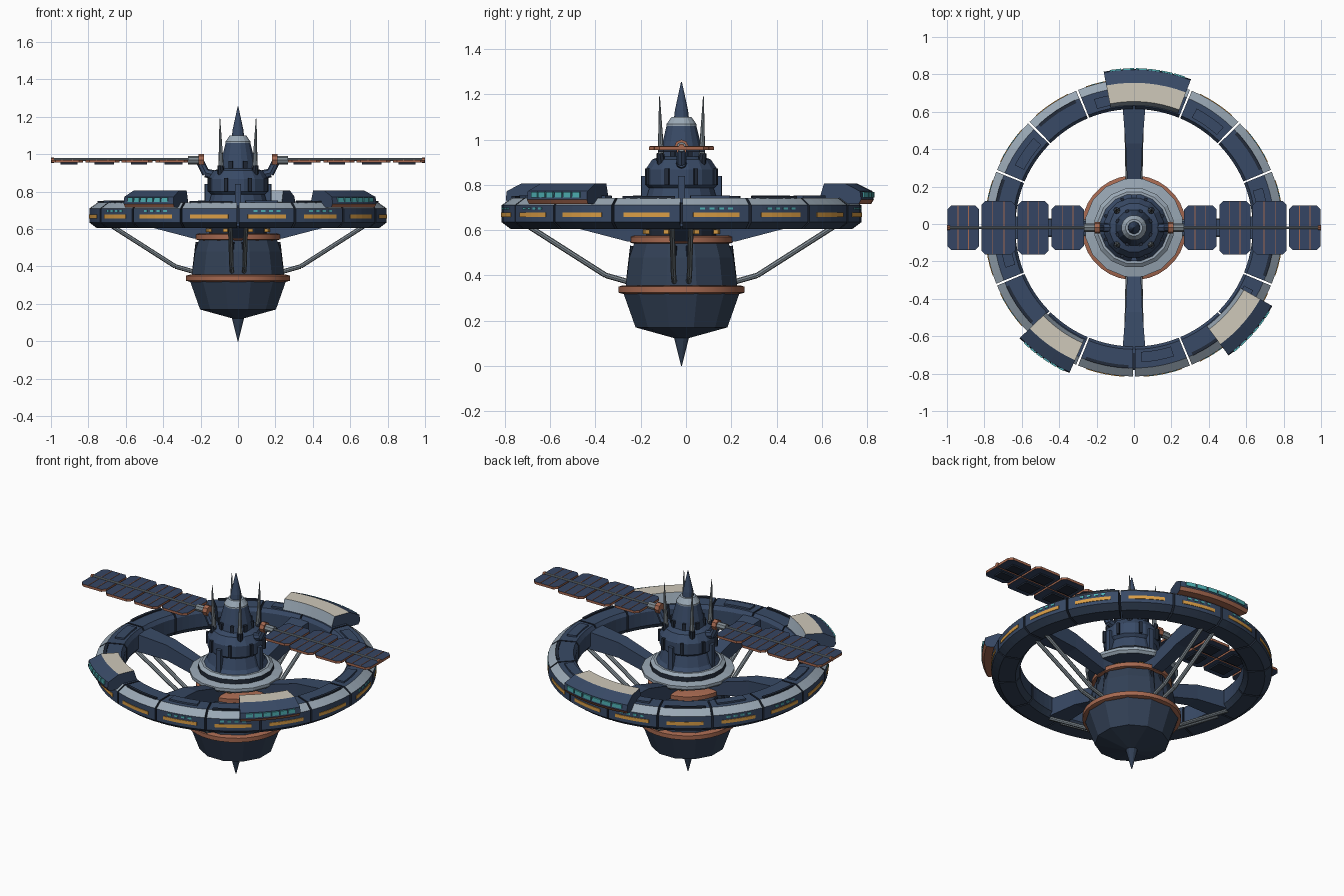
import bpy, bmesh
from math import cos, sin, pi, radians
from mathutils import Vector, Matrix

if "Cube" in bpy.data.objects:
    bpy.data.objects.remove(bpy.data.objects["Cube"])

COLOURS = {
    "navy": (.040, .068, .132), "dark_navy": (.016, .024, .042),
    "hull_blue": (.032, .052, .092), "panel_blue": (.036, .060, .125),
    "light_grey": (.32, .39, .46), "steel": (.22, .26, .29),
    "copper": (.38, .14, .08), "beige": (.62, .58, .49),
    "amber": (.70, .34, .06), "teal": (.08, .45, .47)}
NAMES = list(COLOURS)
for n, c in COLOURS.items():
    m = bpy.data.materials.new(n)
    m.use_nodes = True
    m.diffuse_color = (*c, 1)
    m.node_tree.nodes["Principled BSDF"].inputs["Base Color"].default_value = (*c, 1)
AXIS_Y = -.02   # the station axis sits slightly forward of centre


def finish(bm, name, smooth=False):
    """Turn a bmesh into an object holding only the materials it uses."""
    bmesh.ops.recalc_face_normals(bm, faces=bm.faces)
    used = sorted({f.material_index for f in bm.faces})
    for f in bm.faces:
        f.material_index = used.index(f.material_index)
    me = bpy.data.meshes.new(name)
    bm.to_mesh(me)
    bm.free()
    for i in used:
        me.materials.append(bpy.data.materials[NAMES[i]])
    ob = bpy.data.objects.new(name, me)
    ob.location.y = AXIS_Y
    bpy.context.collection.objects.link(ob)
    if smooth:
        bpy.ops.object.select_all(action="DESELECT")
        ob.select_set(True)
        bpy.context.view_layer.objects.active = ob
        bpy.ops.object.shade_smooth_by_angle(angle=radians(30))


def face(bm, verts, mat):
    bm.faces.new(verts).material_index = NAMES.index(mat)


def polar(r, deg, z):
    return Vector((r * cos(radians(deg)), r * sin(radians(deg)), z))


def arc(bm, profile, mats, a0, a1, steps, cap):
    """Sweep a closed (radius, height) profile along an arc, one colour per edge."""
    rows = [[bm.verts.new(polar(r, a0 + (a1 - a0) * i / steps, z)) for r, z in profile]
            for i in range(steps + 1)]
    k = len(profile)
    for p, q in zip(rows, rows[1:]):
        for j in range(k):
            face(bm, (p[j], p[(j + 1) % k], q[(j + 1) % k], q[j]), mats[j % len(mats)])
    face(bm, rows[0], cap)
    face(bm, rows[-1], cap)


def block(bm, r0, r1, z0, z1, a0, a1, mat, steps=2):
    arc(bm, [(r0, z0), (r1, z0), (r1, z1), (r0, z1)], [mat], a0, a1, steps, mat)


def lathe(name, profile, sides, mats, smooth=False):
    """Revolve an open profile and cap its ends."""
    bm = bmesh.new()
    rows = [[bm.verts.new(polar(r, 360 * (i + .5) / sides, z)) for i in range(sides)]
            for r, z in profile]
    for j, (p, q) in enumerate(zip(rows, rows[1:])):
        for i in range(sides):
            n = (i + 1) % sides
            face(bm, (p[i], p[n], q[n], q[i]), mats[j % len(mats)])
    face(bm, rows[0], mats[0])
    face(bm, rows[-1], mats[-1])
    finish(bm, name, smooth)


def rod(bm, a, b, r0, r1, mat, sides=8):
    a, b = Vector(a), Vector(b)
    rot = (b - a).to_track_quat("Z", "Y").to_matrix().to_4x4()
    res = bmesh.ops.create_cone(bm, cap_ends=True, segments=sides, radius1=r0, radius2=r1,
                                depth=(b - a).length,
                                matrix=Matrix.Translation((a + b) / 2) @ rot)
    for f in {f for v in res["verts"] for f in v.link_faces}:
        f.material_index = NAMES.index(mat)


def prism(bm, pts, z0, z1, top, side):
    lo = [bm.verts.new((x, y, z0)) for x, y in pts]
    hi = [bm.verts.new((x, y, z1)) for x, y in pts]
    face(bm, lo, top)
    face(bm, hi, top)
    for i in range(len(pts)):
        n = (i + 1) % len(pts)
        face(bm, (lo[i], lo[n], hi[n], hi[i]), side)


# Lower hull, keel spike and copper bands
lathe("keel_spike", [(.002, 0), (.038, .14)], 12, ["hull_blue"])
lathe("lower_hull", [(.03, .122), (.21, .17), (.265, .32)], 12, ["hull_blue"])
lathe("hull_band", [(.26, .318), (.28, .324), (.28, .35), (.26, .356)], 32, ["copper"], True)
lathe("upper_hull", [(.255, .355), (.238, .48), (.215, .545)], 12, ["hull_blue"])
lathe("neck_band", [(.21, .54), (.228, .545), (.228, .57), (.21, .577)], 32, ["copper"], True)
lathe("neck", [(.16, .57), (.16, .64)], 16, ["dark_navy"])

# Collar and stepped tower
lathe("collar", [(.17, .612), (.25, .618), (.265, .632), (.265, .65), (.215, .658),
                 (.215, .685), (.195, .70)], 16,
      ["navy", "light_grey", "light_grey", "light_grey", "dark_navy", "light_grey", "light_grey"])
lathe("tower", [(.19, .69), (.165, .72), (.145, .785), (.162, .80), (.162, .868), (.132, .912),
                (.098, .925), (.09, .97), (.066, 1.065)], 16, ["navy"])
lathe("tower_cap", [(.068, 1.06), (.068, 1.068), (.045, 1.10)], 16, ["light_grey"])
lathe("tower_spike", [(.034, 1.095), (.03, 1.13), (.002, 1.255)], 12, ["navy"])
bm = bmesh.new()
for i in range(8):
    a = 45 * i + 22.5
    block(bm, .13, .172, .80, .872, a - 3, a + 3, "dark_navy")
    block(bm, .15, .180, .583, .603, a - 4, a + 4, "amber")
    block(bm, .07, .104, .925, .965, a - 6, a + 6, "dark_navy")
for i in range(4):
    block(bm, .13, .178, .70, .84, 90 * i - 5, 90 * i + 5, "navy")
finish(bm, "tower_ribs_and_lamps")

# Antenna spikes
bm = bmesh.new()
for sx in (-1, 1):
    for sy in (-1, 1):
        rod(bm, (sx * .085, sy * .085, .86), (sx * .095, sy * .095, .94), .022, .016, "dark_navy")
        rod(bm, (sx * .09, sy * .09, .92), (sx * .097, sy * .097, 1.19), .015, .002, "steel")
finish(bm, "antennas")

# Habitat ring: sixteen separate segments with lit windows
SECTION = [(.66, .605), (.755, .605), (.795, .635), (.795, .71), (.75, .742),
           (.65, .742), (.635, .72), (.635, .635)]
SECTION_COLOURS = ["hull_blue", "hull_blue", "navy", "light_grey", "navy", "navy", "navy", "hull_blue"]
ring, windows, plates = bmesh.new(), bmesh.new(), bmesh.new()
for i in range(16):
    a = 22.5 * i
    mid = a + 11.25
    arc(ring, SECTION, SECTION_COLOURS, a + .4, a + 22.1, 6, "dark_navy")
    block(windows, .78, .7985, .657, .677, mid - 7.5, mid + 7.5, "amber", 4)
    if i % 3 != 2 and i != 15:
        for k in range(4):
            t = mid - 4.5 + 3 * k
            block(windows, .78, .7985, .690, .701, t - .8, t + .8, "teal", 1)
    if i % 2 == 0:
        block(plates, .665, .72, .735, .752, mid - 8, mid + 6, "navy", 4)
    else:
        block(plates, .735, .752, .735, .75, mid - 9, mid + 9, "dark_navy", 4)
# Inner core that bridges the segment gaps where spokes land
for i in range(4):
    block(ring, .66, .76, .63, .72, 90 * i - 4, 90 * i + 4, "dark_navy")
finish(ring, "habitat_ring")
finish(windows, "ring_windows")
finish(plates, "ring_deck_plates")

# Raised pods on the ring
POD = [(.68, .73), (.80, .715), (.838, .715), (.85, .735), (.845, .772), (.775, .806),
       (.675, .806), (.655, .745)]
POD_COLOURS = ["copper", "copper", "copper", "navy", "navy", "beige", "light_grey", "light_grey"]
for name, mid, half in (("rear", 85, 16), ("front_left", -41.5, 12), ("front_right", 235, 11)):
    bm = bmesh.new()
    arc(bm, POD, POD_COLOURS, mid - half, mid + half, 8, "navy")
    count = 6
    step = 2 * (half - 2) / count
    for k in range(count):
        t = mid - half + 2 + step * k
        block(bm, .82, .8535, .745, .769, t + .3, t + step - .3, "teal", 1)
    finish(bm, name + "_pod")

# Four tapered spokes and paired bent struts
spokes, struts = bmesh.new(), bmesh.new()
for i in range(4):
    turn = Matrix.Rotation(i * pi / 2, 3, "Z")
    rows = []
    for r, w, z0, z1 in ((.14, .04, .545, .62), (.24, .036, .55, .635),
                         (.45, .045, .605, .70), (.67, .063, .615, .725)):
        rows.append([spokes.verts.new(turn @ Vector(p)) for p in
                     ((r, -w, z0), (r, w, z0), (r, w, z1), (r, -w, z1))])
    for p, q in zip(rows, rows[1:]):
        for j in range(4):
            n = (j + 1) % 4
            face(spokes, (p[j], p[n], q[n], q[j]), "navy")
    face(spokes, rows[0], "navy")
    face(spokes, rows[-1], "navy")
    for s in (-1, 1):
        path = [turn @ Vector(p) for p in
                ((.23, s * .032, .37), (.335, s * .035, .40), (.68, s * .042, .62))]
        for p, q in zip(path, path[1:]):
            rod(struts, p, q, .012, .012, "steel")
        rod(struts, turn @ Vector((.235, s * .032, .36)), turn @ Vector((.215, s * .032, .53)),
            .012, .012, "dark_navy")
finish(spokes, "spokes")
finish(struts, "hull_struts")

# Solar wings: arm, joint, boom and four split panels on each side
for side, label in ((1, "left"), (-1, "right")):
    arm = bmesh.new()
    for p, q, r, m in (((.10, .885), (.175, .90), .024, "navy"),
                       ((.17, .895), (.20, .955), .022, "navy"),
                       ((.182, .968), (.212, .968), .032, "copper"),
                       ((.21, .968), (.268, .968), .022, "steel"),
                       ((.26, .972), (.995, .972), .007, "steel")):
        rod(arm, (side * p[0], 0, p[1]), (side * q[0], 0, q[1]), r, r, m)
    rod(arm, (side * .985, 0, .968), (side, 0, .968), .014, .014, "copper")
    finish(arm, label + "_wing_arm")
    wing = bmesh.new()
    for x0, x1, h in ((.268, .442, .12), (.456, .622, .144), (.634, .816, .144), (.828, .998, .12)):
        c = .022
        for s in (-1, 1):
            outline = [(x0, .004), (x1, .004), (x1, h - c), (x1 - c, h), (x0 + c, h), (x0, h - c)]
            prism(wing, [(side * x, s * y) for x, y in outline], .955, .97, "panel_blue", "copper")
            for t in (1 / 3, 2 / 3):
                x = x0 + (x1 - x0) * t
                line = [(x - .002, .01), (x + .002, .01), (x + .002, h - .004), (x - .002, h - .004)]
                prism(wing, [(side * u, s * y) for u, y in line], .969, .972, "copper", "copper")
            rib = [(x0 + .03, .02), (x1 - .05, .02), (x1 - .05, h - .04), (x0 + .03, h - .04)]
            prism(wing, [(side * u, s * y) for u, y in rib], .946, .956, "dark_navy", "dark_navy")
    finish(wing, label + "_solar_wing")
